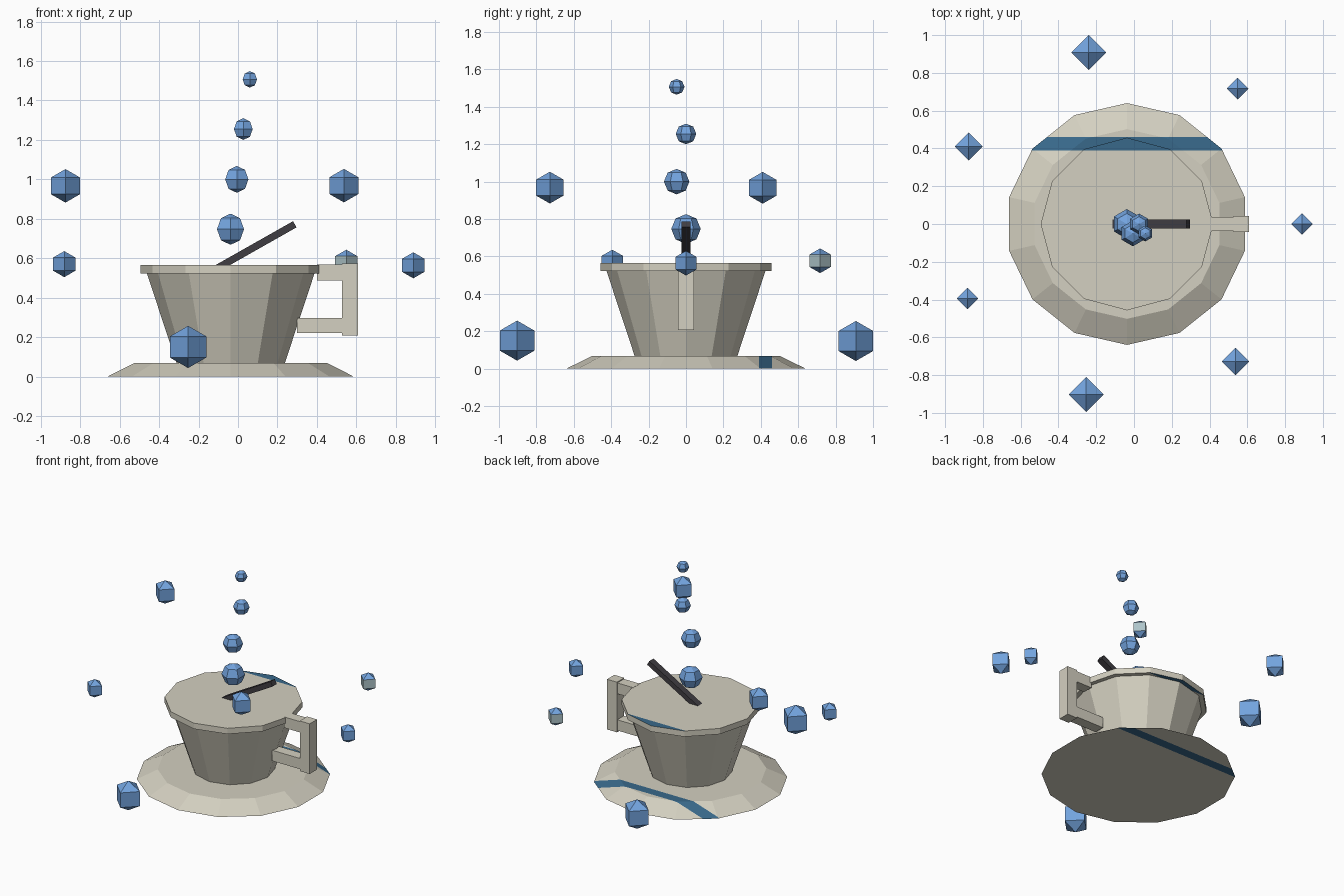
import bpy, bmesh, math
from mathutils import Vector, Matrix

if "Cube" in bpy.data.objects:
    bpy.data.objects.remove(bpy.data.objects["Cube"])

CX = -0.037  # axis of cup and saucer


def material(name, srgb):
    lin = [c / 12.92 if c < 0.04045 else ((c + 0.055) / 1.055) ** 2.4 for c in srgb]
    m = bpy.data.materials.new(name)
    m.diffuse_color = (*lin, 1)
    m.use_nodes = True
    m.node_tree.nodes["Principled BSDF"].inputs["Base Color"].default_value = m.diffuse_color
    return m


CREAM = material("cream", (0.83, 0.815, 0.755))
STRIPE = material("dark_blue", (0.22, 0.41, 0.54))
BLUE = material("sky_blue", (0.45, 0.64, 0.87))
PALE = material("pale_blue", (0.68, 0.77, 0.79))
DARK = material("charcoal", (0.25, 0.24, 0.26))


def finish(name, bm, *mats):
    bmesh.ops.recalc_face_normals(bm, faces=bm.faces)
    me = bpy.data.meshes.new(name)
    bm.to_mesh(me)
    bm.free()
    for m in mats:
        me.materials.append(m)
    ob = bpy.data.objects.new(name, me)
    bpy.context.collection.objects.link(ob)
    return ob


def lathe(profile, sides, centre):
    """Closed solid of revolution; first vertex points to +y, radius 0 makes a pole."""
    bm = bmesh.new()
    rings = []
    for r, z in profile:
        n = 1 if r == 0 else sides
        rings.append([bm.verts.new(Vector(centre) + Vector((
            r * math.sin(math.tau * i / sides), r * math.cos(math.tau * i / sides), z)))
            for i in range(n)])
    for a, b in zip(rings, rings[1:]):
        for i in range(sides):
            j = (i + 1) % sides
            quad = [a[i % len(a)], a[j % len(a)], b[j % len(b)], b[i % len(b)]]
            bm.faces.new(list(dict.fromkeys(quad)))
    for ring in (rings[0], rings[-1]):
        if len(ring) > 1:
            bm.faces.new(ring)
    bmesh.ops.recalc_face_normals(bm, faces=bm.faces)
    return bm


def ball(name, centre, r, sides, rings, *mats):
    prof = [(0, -r)]
    for k in range(1, rings):
        t = math.pi * k / rings
        prof.append((r * math.sin(t), -r * math.cos(t)))
    prof.append((0, r))
    bm = lathe(prof, sides, centre)
    if len(mats) > 1:  # upright faces take the second colour
        for f in bm.faces:
            f.material_index = int(abs(f.normal.z) < 0.1)
    return finish(name, bm, *mats)


def box(name, lo, hi, mat):
    bm = bmesh.new()
    lo, hi = Vector(lo), Vector(hi)
    bmesh.ops.create_cube(bm, size=1, matrix=Matrix.Translation((lo + hi) / 2)
                          @ Matrix.Diagonal((*(hi - lo), 1)))
    return finish(name, bm, mat)


def add_stripe(bm, y0=0.39, y1=0.46):
    for y in (y0, y1):
        bmesh.ops.bisect_plane(bm, geom=bm.verts[:] + bm.edges[:] + bm.faces[:],
                               plane_co=(0, y, 0), plane_no=(0, 1, 0))
    bm.normal_update()
    for f in bm.faces:
        if y0 < f.calc_center_median().y < y1 and abs(f.normal.z) > 0.5:
            f.material_index = 1


# Saucer and cup, each with a painted stripe across the back
saucer = lathe([(0.64, 0), (0.502, 0.068)], 14, (CX, 0, 0))
add_stripe(saucer)
finish("saucer", saucer, CREAM, STRIPE)

cup = lathe([(0.272, 0.06), (0.425, 0.523), (0.457, 0.523), (0.457, 0.565)], 12, (CX, 0, 0))
add_stripe(cup)
finish("cup", cup, CREAM, STRIPE)

# Square handle
box("handle_top", (0.40, -0.038, 0.488), (0.54, 0.038, 0.567), CREAM)
box("handle_bottom", (0.30, -0.038, 0.22), (0.54, 0.038, 0.298), CREAM)
box("handle_grip", (0.528, -0.042, 0.208), (0.608, 0.042, 0.574), CREAM)

# Stirring stick leaning out of the cup
stick = box("stirrer", (-0.46, -0.024, -0.018), (0, 0.024, 0.018), DARK)
stick.data.transform(Matrix.Translation((0.288, 0, 0.772)) @ Matrix.Rotation(-math.radians(29.5), 4, 'Y'))

# Rising steam puffs
for i, (x, y, z, r) in enumerate([(-0.038, 0, 0.747, 0.079), (-0.006, -0.05, 1.0, 0.068),
                                  (0.027, 0, 1.255, 0.055), (0.06, -0.05, 1.507, 0.042)]):
    ball(f"steam_puff_{i + 1}", (x, y, z), r, 6, 4, BLUE)

# Floating droplets around the cup
drops = [(-0.24, 0.908, 0.148, 0.107), (-0.875, 0.41, 0.967, 0.085), (0.889, 0, 0.564, 0.066),
         (-0.881, -0.394, 0.57, 0.066), (0.537, -0.728, 0.968, 0.085), (-0.253, -0.903, 0.15, 0.107)]
for i, (x, y, z, r) in enumerate(drops):
    ball(f"droplet_{i + 1}", (x, y, z), r, 4, 3, BLUE)
ball("droplet_pale", (0.549, 0.717, 0.577), 0.066, 4, 3, BLUE, PALE)
